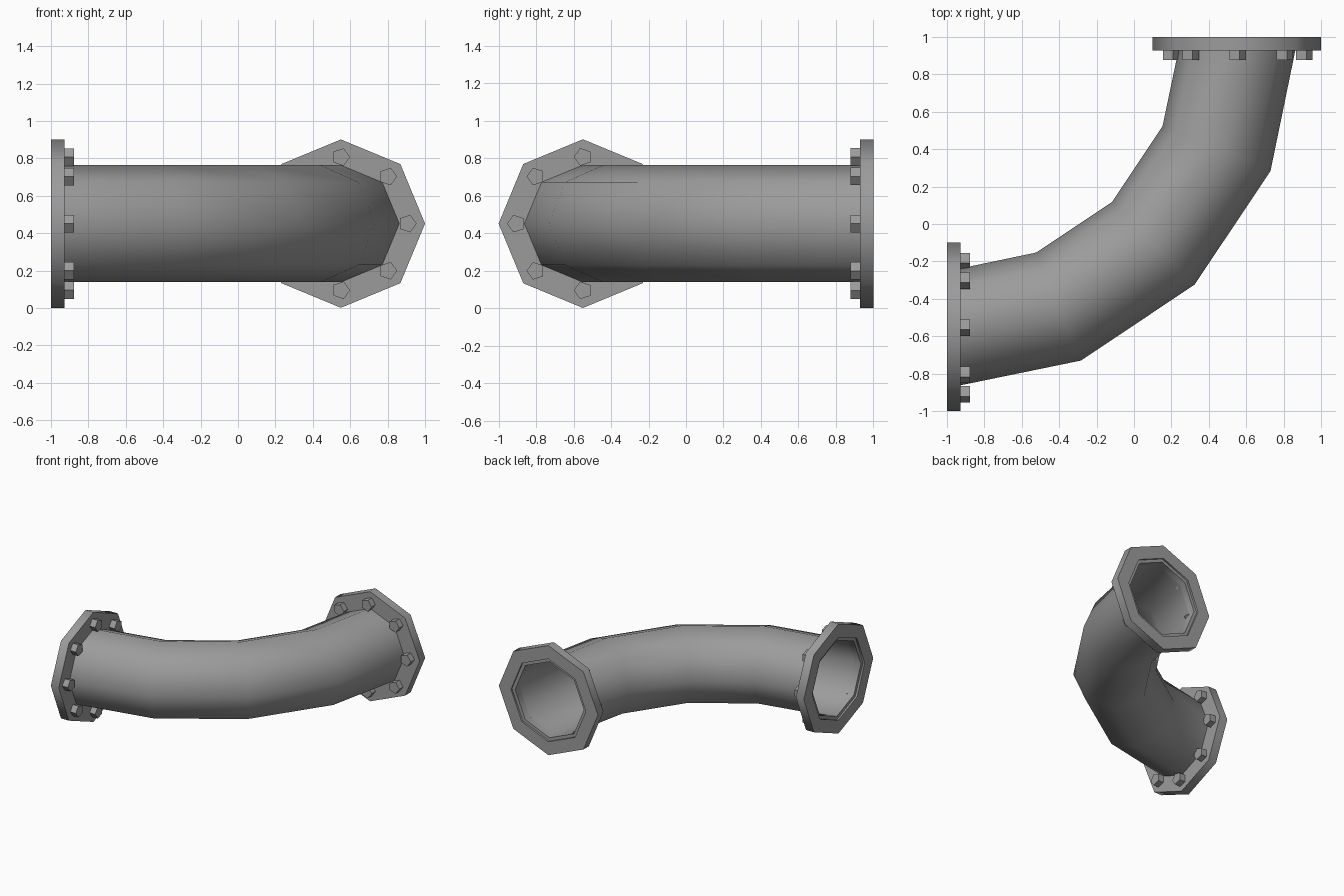
import bpy, bmesh
from math import sin, cos, pi, radians

if "Cube" in bpy.data.objects:
    bpy.data.objects.remove(bpy.data.objects["Cube"])

ZC = 0.451        # height of the pipe axis
R_PIPE = 0.3125
R_FLANGE = 0.45
R_SEAT = 0.34     # shallow recess around the opening
R_BEND = 1.56     # bend radius about (-1, 1)

# Dark grey metal
metal = bpy.data.materials.new("dark_metal")
metal.diffuse_color = (0.33, 0.33, 0.33, 1)
metal.use_nodes = True
metal.node_tree.nodes["Principled BSDF"].inputs["Base Color"].default_value = metal.diffuse_color


def end_a(u, v, d):
    """Point at the back end: u sideways, v up, d inward from the face."""
    return (0.55 + u, 1 - d, ZC + v)


def end_b(u, v, d):
    """Same point mirrored to the left end."""
    return (-1 + d, -0.55 - u, ZC + v)


def circle(n, r, place, cu=0.0, cv=0.0, d=0.0):
    return [place(cu + r * cos(2 * pi * i / n), cv + r * sin(2 * pi * i / n), d)
            for i in range(n)]


def skin(bm, rings, closed=False, caps=False):
    loops = [[bm.verts.new(p) for p in ring] for ring in rings]
    n = len(loops[0])
    for k in range(len(loops) if closed else len(loops) - 1):
        a, b = loops[k], loops[(k + 1) % len(loops)]
        for i in range(n):
            j = (i + 1) % n
            bm.faces.new((a[i], a[j], b[j], b[i]))
    if caps:
        bm.faces.new(loops[0])
        bm.faces.new(loops[-1])


def finish(name, bm, smooth):
    bmesh.ops.recalc_face_normals(bm, faces=bm.faces)
    me = bpy.data.meshes.new(name)
    bm.to_mesh(me)
    bm.free()
    me.materials.append(metal)
    ob = bpy.data.objects.new(name, me)
    bpy.context.collection.objects.link(ob)
    if smooth:
        bpy.ops.object.select_all(action='DESELECT')
        ob.select_set(True)
        bpy.context.view_layer.objects.active = ob
        bpy.ops.object.shade_smooth_by_angle(angle=radians(50))


# Bent pipe: open eight-sided tube in four segments
def bend(angle):
    a = radians(angle)

    def place(u, v, d):
        return (-1 + (R_BEND + u) * cos(a), 1 - (R_BEND + u) * sin(a), ZC + v)
    return circle(8, R_PIPE, place)


bm = bmesh.new()
skin(bm, [circle(8, R_PIPE, end_a, d=0.072)]
     + [bend(a) for a in (22.5, 45, 67.5)]
     + [circle(8, R_PIPE, end_b, d=0.072)])
finish("elbow_pipe", bm, True)

for label, place in (("back", end_a), ("left", end_b)):
    # Flange ring with a shallow seat around the opening
    bm = bmesh.new()
    profile = ((R_FLANGE, 0), (R_FLANGE, 0.072), (R_PIPE, 0.072),
               (R_PIPE, 0.015), (R_SEAT, 0.015), (R_SEAT, 0))
    skin(bm, [circle(8, r, place, d=d) for r, d in profile], closed=True)
    finish(label + "_flange", bm, True)

    # Five-sided bolt heads behind the flange
    bm = bmesh.new()
    for i in range(8):
        t = i * pi / 4
        cu, cv = 0.356 * cos(t), 0.356 * sin(t)
        skin(bm, [circle(5, 0.049, place, cu, cv, 0.07),
                  circle(5, 0.049, place, cu, cv, 0.122)], caps=True)
    finish(label + "_bolts", bm, False)
